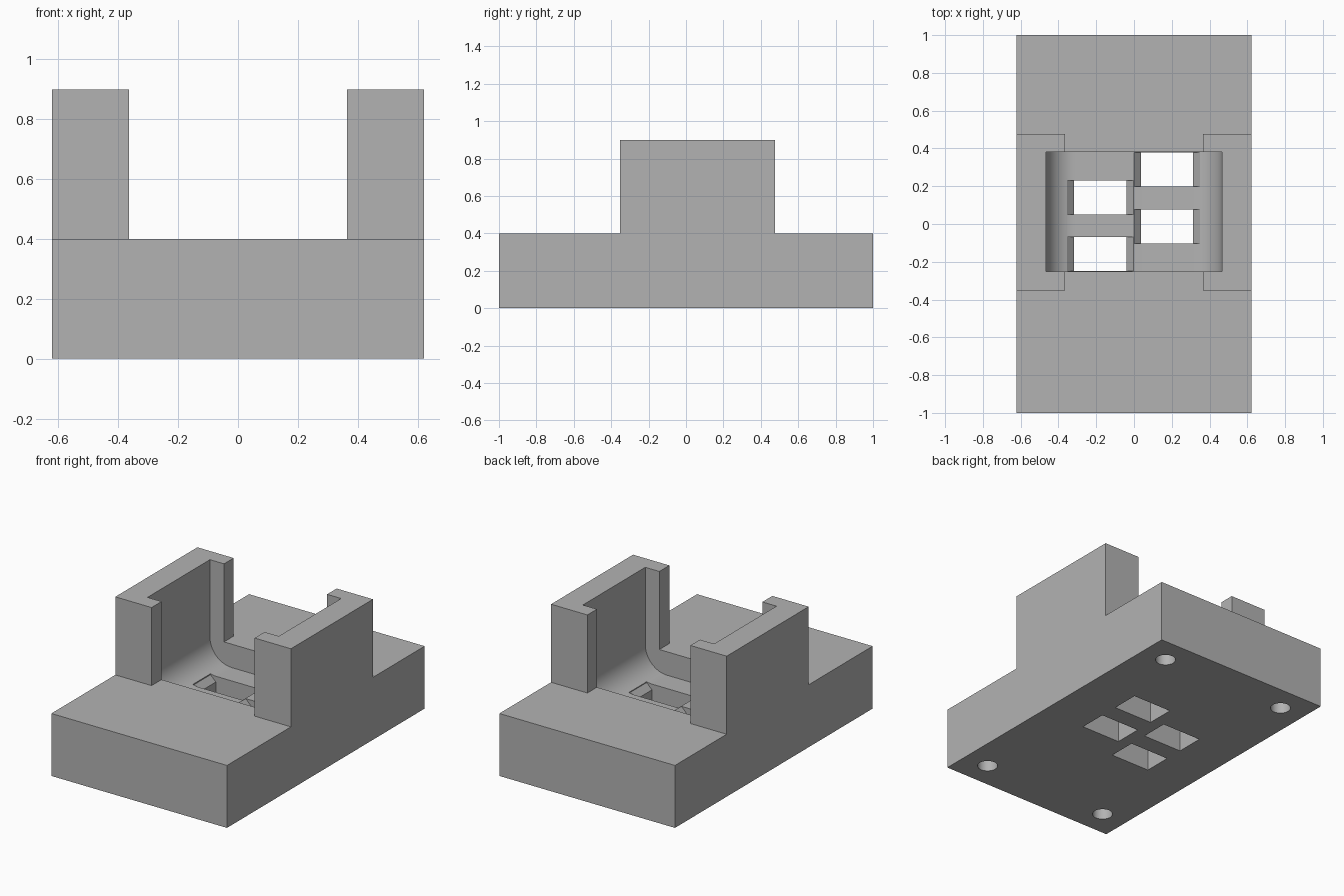
import bpy, bmesh, math

cube = bpy.data.objects.get("Cube")
if cube:
    bpy.data.objects.remove(cube, do_unlink=True)

grey = bpy.data.materials.new("plain grey")
grey.use_nodes = True
COLOUR = (0.45, 0.45, 0.45, 1)
grey.diffuse_color = COLOUR
grey.node_tree.nodes["Principled BSDF"].inputs["Base Color"].default_value = COLOUR

HALF_X, BASE_TOP, TOWER_TOP = 0.622, 0.4, 0.9
POCKET_Y = (-0.252, 0.38)
POCKET_X, POCKET_FLOOR, RADIUS = 0.465, 0.25, 0.155


def prism(name, profile, y0, y1):
    """Extrude an (x, z) outline along y."""
    bm = bmesh.new()
    face = bm.faces.new([bm.verts.new((x, y0, z)) for x, z in profile])
    side = bmesh.ops.extrude_face_region(bm, geom=[face])
    verts = [v for v in side["geom"] if isinstance(v, bmesh.types.BMVert)]
    bmesh.ops.translate(bm, verts=verts, vec=(0, y1 - y0, 0))
    bmesh.ops.recalc_face_normals(bm, faces=bm.faces)
    mesh = bpy.data.meshes.new(name)
    bm.to_mesh(mesh)
    bm.free()
    mesh.materials.append(grey)
    obj = bpy.data.objects.new(name, mesh)
    bpy.context.collection.objects.link(obj)
    return obj


def rect(x0, x1, z0, z1):
    return [(x0, z0), (x1, z0), (x1, z1), (x0, z1)]


def combine(target, tool, operation):
    """Apply a boolean and discard the tool object."""
    mod = target.modifiers.new(tool.name, 'BOOLEAN')
    mod.operation, mod.solver, mod.object = operation, 'EXACT', tool
    bpy.context.view_layer.objects.active = target
    bpy.ops.object.modifier_apply(modifier=mod.name)
    bpy.data.objects.remove(tool, do_unlink=True)


# Base block with a bracket tower rising from each side
body = prism("cradle_body", rect(-HALF_X, HALF_X, 0, BASE_TOP), -1, 1)
for x0, x1 in ((-HALF_X, -0.365), (0.365, HALF_X)):
    combine(body, prism("tower", rect(x0, x1, 0.1, TOWER_TOP), -0.353, 0.477), 'UNION')

# Round-bottomed pocket, open at the top
steps = 16
arc = [(POCKET_X - RADIUS + RADIUS * math.cos(a), POCKET_FLOOR + RADIUS - RADIUS * math.sin(a))
       for a in (i * math.pi / 2 / steps for i in range(steps + 1))]
half = [(POCKET_X, 1)] + arc
pocket = half + [(-x, z) for x, z in reversed(half)]
combine(body, prism("pocket", pocket, *POCKET_Y), 'DIFFERENCE')

# Staggered through slots with chamfered ends
CHAMFER = 0.037
for x0, x1, starts in ((-0.355, -0.003, (-0.25, 0.05)), (0.0, 0.35, (-0.102, 0.198))):
    a, b = x0 + CHAMFER, x1 - CHAMFER
    low = POCKET_FLOOR - CHAMFER
    outline = [(a, -0.1), (b, -0.1), (b, low), (x1, POCKET_FLOOR),
               (x1, 0.3), (x0, 0.3), (x0, POCKET_FLOOR), (a, low)]
    for y in starts:
        combine(body, prism("slot", outline, y, y + 0.18), 'DIFFERENCE')

# Blind screw holes in the underside
for sx in (-1, 1):
    for sy in (-1, 1):
        bpy.ops.mesh.primitive_cylinder_add(vertices=32, radius=0.06, depth=0.5,
                                            location=(sx * 0.45, sy * 0.83, 0))
        hole = bpy.context.object
        hole.data.materials.append(grey)
        combine(body, hole, 'DIFFERENCE')

bpy.ops.object.select_all(action='DESELECT')
body.select_set(True)
bpy.context.view_layer.objects.active = body
bpy.ops.object.shade_smooth_by_angle(angle=math.radians(30))
